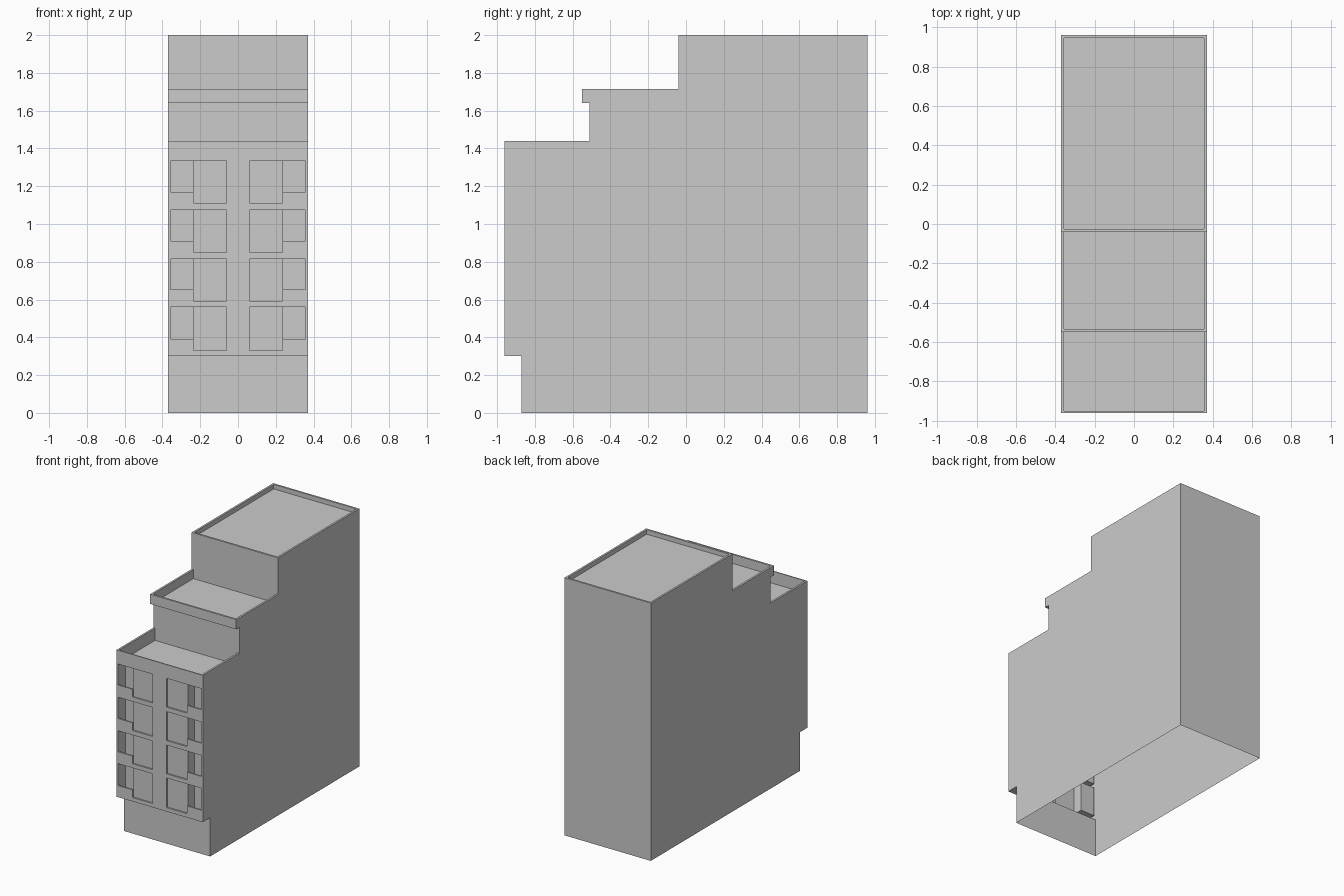
import bpy, bmesh
from mathutils import Vector

if "Cube" in bpy.data.objects:
    bpy.data.objects.remove(bpy.data.objects["Cube"])

W = 0.37          # half width
FRONT = -0.96     # facade plane
BACK_WALL = -0.87 # rear of balconies, same plane as the ground floor


def make_object(name, bm):
    bmesh.ops.recalc_face_normals(bm, faces=bm.faces)
    mesh = bpy.data.meshes.new(name)
    bm.to_mesh(mesh)
    bm.free()
    obj = bpy.data.objects.new(name, mesh)
    bpy.context.collection.objects.link(obj)
    return obj


def boxes(name, spans):
    """One object from separate boxes given as (x0, x1, y0, y1, z0, z1)."""
    bm = bmesh.new()
    for x0, x1, y0, y1, z0, z1 in spans:
        verts = bmesh.ops.create_cube(bm, size=1)["verts"]
        for v in verts:
            v.co = Vector((x1 if v.co.x > 0 else x0,
                           y1 if v.co.y > 0 else y0,
                           z1 if v.co.z > 0 else z0))
    obj = make_object(name, bm)
    obj.hide_render = True
    return obj


# Stepped building body: side profile (y, z) extruded across the width
profile = [(BACK_WALL, 0), (0.96, 0), (0.96, 2), (-0.04, 2), (-0.04, 1.715),
           (-0.55, 1.715), (-0.55, 1.64), (-0.51, 1.64), (-0.51, 1.44),
           (FRONT, 1.44), (FRONT, 0.3), (BACK_WALL, 0.3)]
bm = bmesh.new()
side = bm.faces.new([bm.verts.new((-W, y, z)) for y, z in profile])
ext = bmesh.ops.extrude_face_region(bm, geom=[side])["geom"]
bmesh.ops.translate(bm, vec=(2 * W, 0, 0),
                    verts=[g for g in ext if isinstance(g, bmesh.types.BMVert)])
building = make_object("stepped_building", bm)

# Sunken roof terraces, leaving thin parapets
inner = W - 0.015
roofs = [(-inner, inner, -0.025, 0.945, 1.965, 2.1),
         (-inner, inner, -0.535, -0.04, 1.645, 1.8),
         (-inner, inner, -0.952, -0.51, 1.345, 1.5)]

# Four floors of mirrored balconies and shallow windows
pockets, openings, windows = [], [], []
for z0, z1 in ((0.33, 0.56), (0.592, 0.815), (0.85, 1.075), (1.11, 1.333)):
    for s in (-1, 1):
        bx = sorted((s * 0.235, s * 0.358))
        wx = sorted((s * 0.06, s * 0.235))
        pockets.append((*bx, FRONT + 0.012, BACK_WALL, z0, z1))
        openings.append((*bx, FRONT - 0.05, BACK_WALL, z0 + 0.06, z1))
        windows.append((*wx, FRONT - 0.05, FRONT + 0.012, z0, z1))

cutters = [boxes("roof_cutter", roofs), boxes("balcony_pocket_cutter", pockets),
           boxes("balcony_opening_cutter", openings), boxes("window_cutter", windows)]
for c in cutters:
    mod = building.modifiers.new(c.name, "BOOLEAN")
    mod.operation = "DIFFERENCE"
    mod.solver = "EXACT"
    mod.object = c

# Apply the cuts and remove the helpers
bpy.context.view_layer.update()
deps = bpy.context.evaluated_depsgraph_get()
bm = bmesh.new()
bm.from_mesh(bpy.data.meshes.new_from_object(building.evaluated_get(deps)))
building.modifiers.clear()
for c in cutters:
    bpy.data.objects.remove(c)

# The shell is open underneath
bmesh.ops.delete(bm, context="FACES_ONLY",
                 geom=[f for f in bm.faces if all(v.co.z < 1e-4 for v in f.verts)])
bm.to_mesh(building.data)
bm.free()
